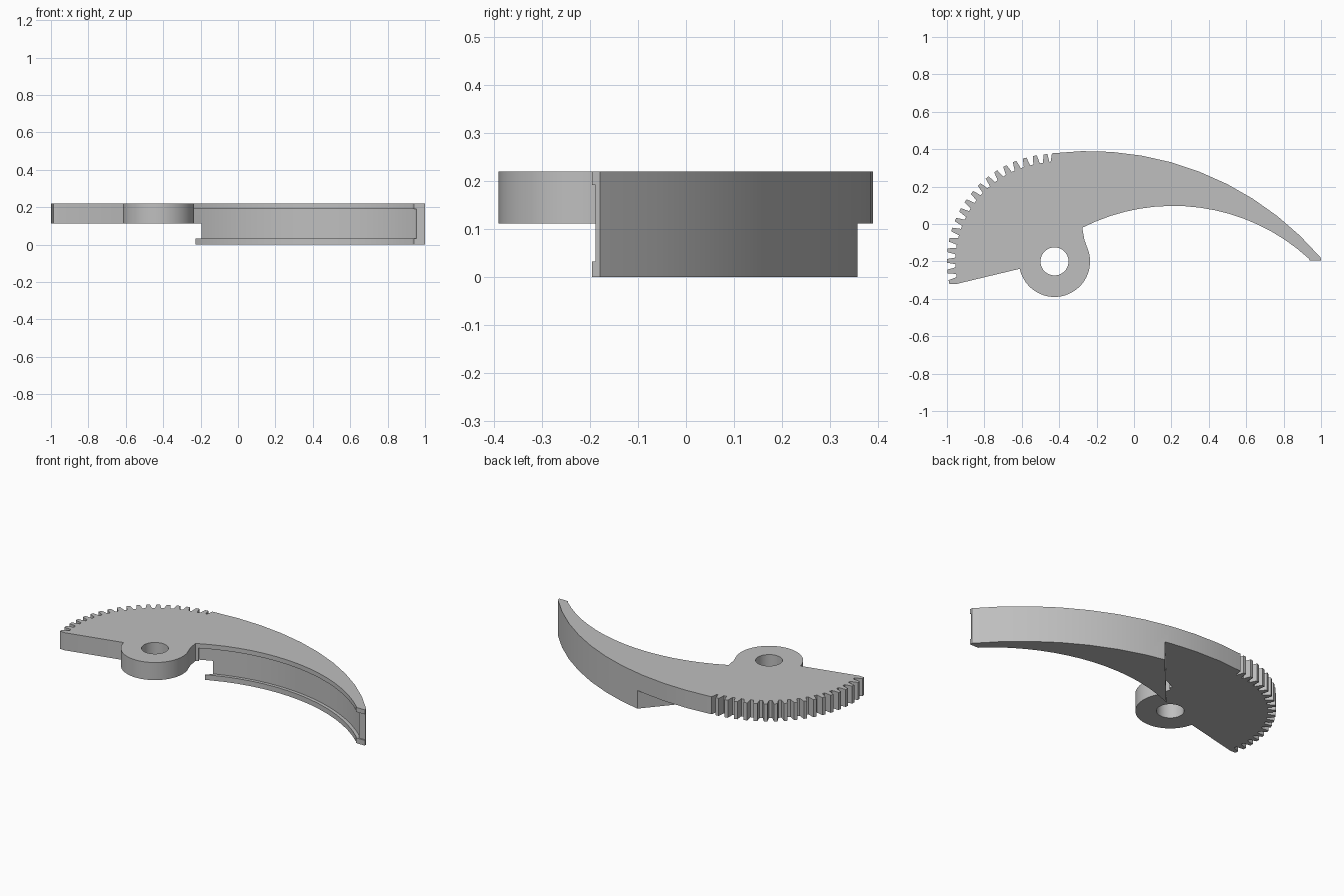
import bpy
import bmesh
from math import sin, cos, asin, radians

scene_cube = bpy.data.objects.get("Cube")
if scene_cube:
    bpy.data.objects.remove(scene_cube, do_unlink=True)

THICK, STEP = 0.22, 0.112
HUB = (-0.425, -0.2)
OUTER = (-0.24, -1.24)
OUTER_R = 1.63
INNER = (0.21, -0.975)
INNER_R = 1.072


def polar(c, r, deg):
    return (c[0] + r * cos(radians(deg)), c[1] + r * sin(radians(deg)))


def arc(c, r, a, b, n):
    return [polar(c, r, a + (b - a) * i / n) for i in range(n + 1)]


def prism(name, outline, z0, z1):
    bm = bmesh.new()
    face = bm.faces.new([bm.verts.new((x, y, z0)) for x, y in outline])
    up = bmesh.ops.extrude_face_region(bm, geom=[face])["geom"]
    top = [v for v in up if isinstance(v, bmesh.types.BMVert)]
    bmesh.ops.translate(bm, verts=top, vec=(0, 0, z1 - z0))
    bmesh.ops.recalc_face_normals(bm, faces=bm.faces)
    mesh = bpy.data.meshes.new(name)
    bm.to_mesh(mesh)
    bm.free()
    obj = bpy.data.objects.new(name, mesh)
    bpy.context.collection.objects.link(obj)
    return obj


# Outline: curved back of the blade
outline = arc(OUTER, OUTER_R, 40.6, 97, 10)

# Gear teeth around the pivot
PITCH, FIRST, TEETH = 5.66, 94.8, 18
outline.append(polar(HUB, 0.535, 92.2))
for i in range(TEETH):
    a = FIRST + i * PITCH
    outline += [polar(HUB, r, a + d) for r, d in
                ((0.53, -1.9), (0.575, -1.0), (0.575, 1.0), (0.53, 1.9))]
outline.pop()

# Straight lower edge, round hub, neck, inner edge and blunt tip
outline.append((-0.955, -0.322))
outline += arc(HUB, 0.19, 192, 385, 32)
outline += [(-0.265, -0.085)]
outline += arc(INNER, INNER_R, 117, 47.5, 16)
outline += [(0.94, -0.196), (1.0, -0.196)]
claw = prism("geared_claw", outline, 0, THICK)

# Cutters: relief under the gear plate, inner groove, pivot hole
relief = prism("relief_cutter",
               [(0.166, 0.455), (-0.24, -0.012), (-0.2, -0.1), (-0.2, -0.6),
                (-1.2, -0.6), (-1.2, 0.455)], -0.1, STEP)
groove_outline = arc(INNER, INNER_R + 0.02, 116, 47.5, 16)
groove_outline += [(0.955, -0.188), (1.1, -0.188), (1.1, -0.3), (0.9, -0.3)]
groove_outline += arc(INNER, INNER_R - 0.03, 47.5, 116, 16)
groove = prism("groove_cutter", groove_outline, 0.032, 0.192)
hole = prism("hole_cutter", arc(HUB, 0.075, 0, 352.5, 47), -0.1, 0.4)

bpy.ops.object.select_all(action="DESELECT")
bpy.context.view_layer.objects.active = claw
claw.select_set(True)
for cutter in (relief, groove, hole):
    cutter.hide_render = True
    mod = claw.modifiers.new(cutter.name, "BOOLEAN")
    mod.operation = "DIFFERENCE"
    mod.solver = "EXACT"
    mod.object = cutter
    bpy.ops.object.modifier_apply(modifier=mod.name)
    bpy.data.objects.remove(cutter, do_unlink=True)

# Single grey material
grey = bpy.data.materials.new("plain_grey")
grey.use_nodes = True
colour = (0.52, 0.52, 0.52, 1)
grey.diffuse_color = colour
grey.node_tree.nodes["Principled BSDF"].inputs["Base Color"].default_value = colour
claw.data.materials.clear()
claw.data.materials.append(grey)
for poly in claw.data.polygons:
    poly.material_index = 0
bpy.ops.object.shade_smooth_by_angle(angle=radians(20))
